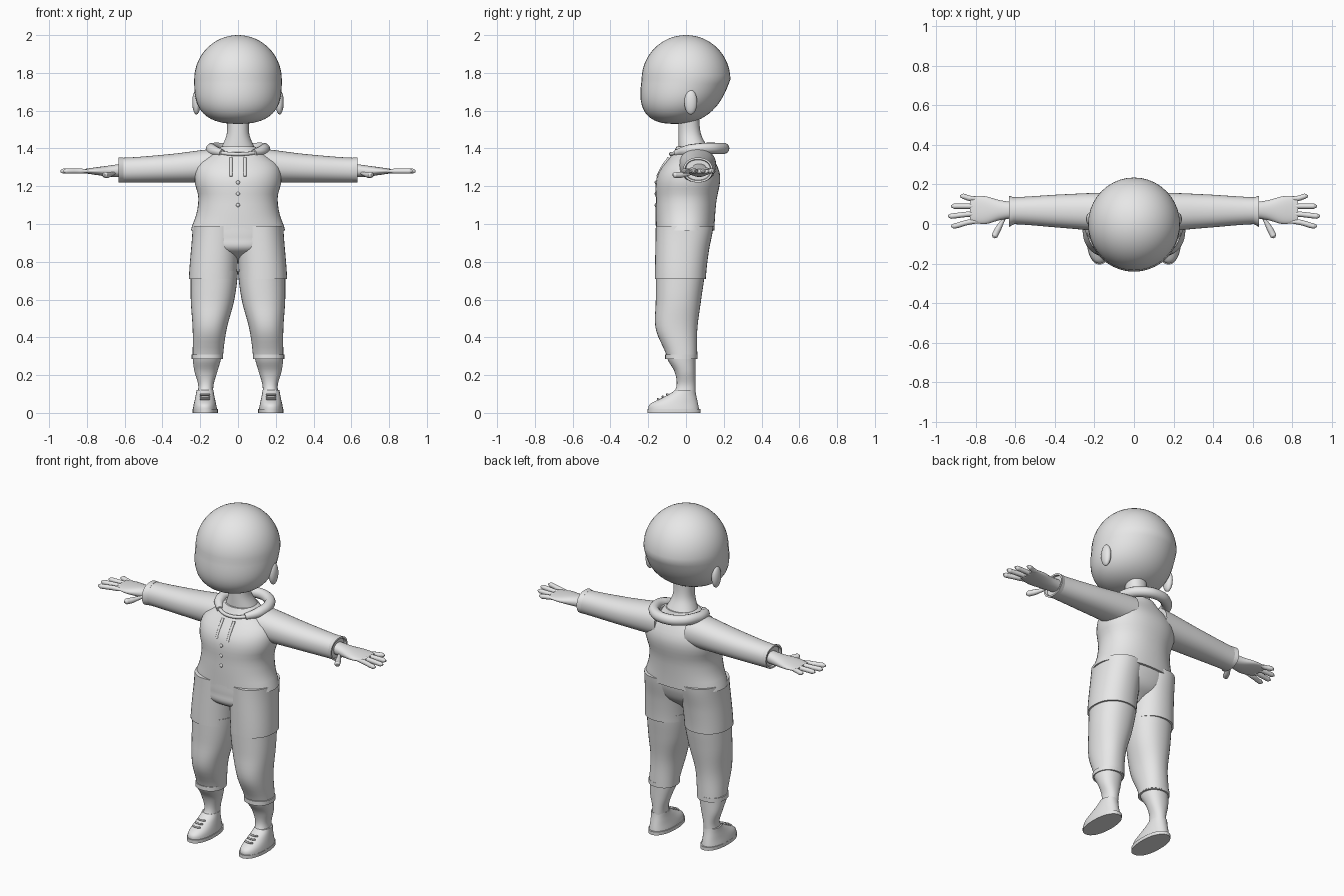
import bpy
import bmesh
from math import sin, cos, tau, copysign, radians

if "Cube" in bpy.data.objects:
    bpy.data.objects.remove(bpy.data.objects["Cube"])

grey = bpy.data.materials.new("plain grey")
grey.use_nodes = True
colour = (.8, .8, .8, 1)
grey.diffuse_color = colour
grey.node_tree.nodes["Principled BSDF"].inputs["Base Color"].default_value = colour
parts = []


def finish(name, bm):
    """Turn the bmesh into a finished part."""
    bmesh.ops.recalc_face_normals(bm, faces=bm.faces)
    mesh = bpy.data.meshes.new(name)
    bm.to_mesh(mesh)
    bm.free()
    mesh.materials.append(grey)
    part = bpy.data.objects.new(name, mesh)
    bpy.context.collection.objects.link(part)
    parts.append(part)


def sample(values, t):
    """Smooth curve through evenly spaced values; a single number stays constant."""
    if not isinstance(values, tuple):
        return values
    last = len(values) - 1
    i = min(int(t * last), last - 1)
    t = t * last - i
    before, start = values[max(i - 1, 0)], values[i]
    end, after = values[i + 1], values[min(i + 2, last)]
    slope_in, slope_out = (end - before) / 2, (after - start) / 2
    ease = t * t * (3 - 2 * t)
    return (start + (end - start) * ease
            + slope_in * t * (1 - t) ** 2 - slope_out * t * t * (1 - t))


def loft(name, span, a_low, a_high, b_low, b_high, along_x=False,
         rings=16, sides=36, power=2.2, hollow=False, flip=1):
    """Rounded cross-sections between low and high limits, along z or along x."""
    bm = bmesh.new()
    loops = []
    for r in range(rings + 1):
        t = r / rings
        place = span[0] + (span[1] - span[0]) * t
        a0, a1, b0, b1 = (sample(limit, t) for limit in (a_low, a_high, b_low, b_high))
        loop = []
        for k in range(sides):
            c, s = cos(tau * k / sides), sin(tau * k / sides)
            a = (a0 + a1) / 2 + (a1 - a0) / 2 * copysign(abs(c) ** (2 / power), c)
            b = (b0 + b1) / 2 + (b1 - b0) / 2 * copysign(abs(s) ** (2 / power), s)
            x, y, z = (place, a, b) if along_x else (a, b, place)
            loop.append(bm.verts.new((x * flip, y, z)))
        loops.append(loop)
    for low, high in zip(loops, loops[1:]):
        for k in range(sides):
            bm.faces.new((low[k - 1], low[k], high[k], high[k - 1]))
    bm.faces.new(loops[0])
    cap = bm.faces.new(loops[-1])
    if hollow:
        bmesh.ops.recalc_face_normals(bm, faces=bm.faces)
        bmesh.ops.inset_individual(bm, faces=[cap], thickness=.01)
        bmesh.ops.inset_individual(bm, faces=[cap], thickness=.005, depth=-.02)
    finish(name, bm)


def symmetric(name, span, half_width, front, back):
    """Loft with equal left and right sides."""
    mirrored = tuple(-w for w in half_width)
    loft(name, span, mirrored, half_width, front, back, sides=48)


def tube(name, points, radius, ends=1, flip=1):
    """Round tube through points, with narrower ends if wanted."""
    curve = bpy.data.curves.new(name, "CURVE")
    curve.dimensions = "3D"
    curve.bevel_depth = radius
    curve.use_fill_caps = True
    spline = curve.splines.new("BEZIER")
    spline.bezier_points.add(len(points) - 1)
    for knot, (x, y, z) in zip(spline.bezier_points, points):
        knot.co = (x * flip, y, z)
        knot.handle_left_type = knot.handle_right_type = "AUTO"
    spline.bezier_points[0].radius = spline.bezier_points[-1].radius = ends
    helper = bpy.data.objects.new(name, curve)
    bpy.context.collection.objects.link(helper)
    graph = bpy.context.evaluated_depsgraph_get()
    mesh = bpy.data.meshes.new_from_object(helper.evaluated_get(graph))
    bm = bmesh.new()
    bm.from_mesh(mesh)
    bpy.data.objects.remove(helper)
    bpy.data.meshes.remove(mesh)
    finish(name, bm)


def ball(name, centre, size, reshape=None, flip=1):
    """Ellipsoid, optionally reshaped while it is still a unit sphere."""
    bm = bmesh.new()
    bmesh.ops.create_uvsphere(bm, u_segments=40, v_segments=32, radius=1)
    for v in bm.verts:
        if reshape:
            reshape(v.co)
        x, y, z = (c + p * s for c, p, s in zip(centre, v.co, size))
        v.co = (x * flip, y, z)
    finish(name, bm)


def jaw(co):
    """Fuller cheeks, flat chin and a lower face that leans forward."""
    drop = max(0, -co.z)
    if 0 < drop < .999:
        fuller = (1 - drop ** 3) ** .4 / (1 - drop ** 2) ** .5
        co.x *= fuller
        co.y *= fuller * (1 - drop / 8)
    co.y -= drop / 4


def neck_ring(angle):
    """Point on the neckline, measured from the back of the neck."""
    return .14 * sin(angle), .06 + .14 * cos(angle), 1.4 + .03 * min(0, cos(angle))


# Head and neck
ball("head", (0, 0, 1.765), (.232, .235, .235), jaw)
symmetric("neck", (1.37, 1.58), (.1, .06, .06), -.04, (.13, .08, .07))

# Jacket body with a flared hem, and the pelvis below it
symmetric("jacket_body", (.965, 1.41), (.25, .22, .21, .23, .21, .09),
          (-.16, -.16, -.15, -.05), (.15, .16, .18, .12))
symmetric("pelvis", (.8, .99), (.02, .19, .23, .23), (-.05, -.15, -.16, -.16), (.03, .1, .13, .14))

# Rolled collar, open at the throat, and the thin neckline closing it
front_gap = 2.5
tube("collar", [neck_ring(front_gap * k / 4) for k in range(-4, 5)], .03, ends=.6)
tube("neckline", [neck_ring(tau / 2 + k / 3) for k in range(-2, 3)], .01)

# Chest strips and buttons
for x in (-.037, .037):
    tube("chest_strip", [(x, -.15, 1.25), (x, -.125, 1.3), (x, -.09, 1.35)], .008)
for z in (1.1, 1.16, 1.22):
    ball("button", (0, -.16, z), (.01, .006, .01))

for flip, side in ((1, "left_"), (-1, "right_")):
    def add(maker, name, *shape, **options):
        maker(side + name, *shape, flip=flip, **options)

    # Ear
    add(ball, "ear", (.22, .025, 1.645), (.022, .034, .065))

    # Sleeve and its open cuff
    add(loft, "sleeve", (.1, .62), (-.04, -.02, 0), (.16, .15, .135),
        1.22, (1.4, 1.37, 1.35), along_x=True)
    add(loft, "sleeve_cuff", (.605, .632), (0, -.015), (.135, .142), 1.22, 1.352,
        along_x=True, rings=2, hollow=True)

    # Palm, fingers fanned by rule, and thumb
    add(loft, "palm", (.6, .83), (.03, .02, 0, .01), (.11, .12, .14, .14),
        (1.25, 1.25, 1.26, 1.27), (1.32, 1.31, 1.3, 1.29), along_x=True)
    for i, finger in enumerate(("index", "middle", "ring", "little")):
        base, tip = .01 + .04 * i, .05 * i - .01
        reach = .94 - .015 * (i - 1) ** 2
        add(tube, finger + "_finger", [(.78, base, 1.28), (.83, base, 1.28),
            (reach - .015, tip, 1.28), (reach, tip, 1.28)], .0135, ends=.4)
    add(tube, "thumb", [(.65, .04, 1.27), (.69, -.03, 1.26), (.705, -.06, 1.26),
                        (.71, -.07, 1.26)], .016, ends=.4)

    # Trouser leg and cuff, with the wider shorts over it
    add(loft, "trouser_leg", (.29, .75), (.08, .06, .02, 0), (.24, .24, .25, .25),
        (-.1, -.16, -.16, -.16), (.06, .06, .08, .1))
    add(loft, "trouser_cuff", (.285, .31), .08, .245, -.11, .06, rings=1)
    add(loft, "shorts_leg", (.71, .99), (.005, -.01), (.26, .24), (-.165, -.16), (.105, .12, .145))

    # Sock, shoe, sole and laces
    add(loft, "sock", (.07, .29), (.13, .13, .11, .09), (.22, .21, .23, .24),
        (-.08, -.05, -.06, -.1), .05)
    add(loft, "shoe", (.01, .12), (.11, .13), (.24, .22), (-.2, -.19, -.12, -.06), (.07, .05))
    add(loft, "shoe_sole", (0, .02), .107, .24, -.205, .078, rings=1)
    for i in range(3):
        y, z = -.145 + .024 * i, .074 + .012 * i
        add(tube, "shoe_lace", [(.15, y, z), (.175, y - .005, z), (.2, y, z)], .005)

# Smooth shading that keeps the hems sharp
bpy.ops.object.select_all(action="DESELECT")
for part in parts:
    part.select_set(True)
bpy.context.view_layer.objects.active = parts[0]
bpy.ops.object.shade_smooth_by_angle(angle=radians(45))
